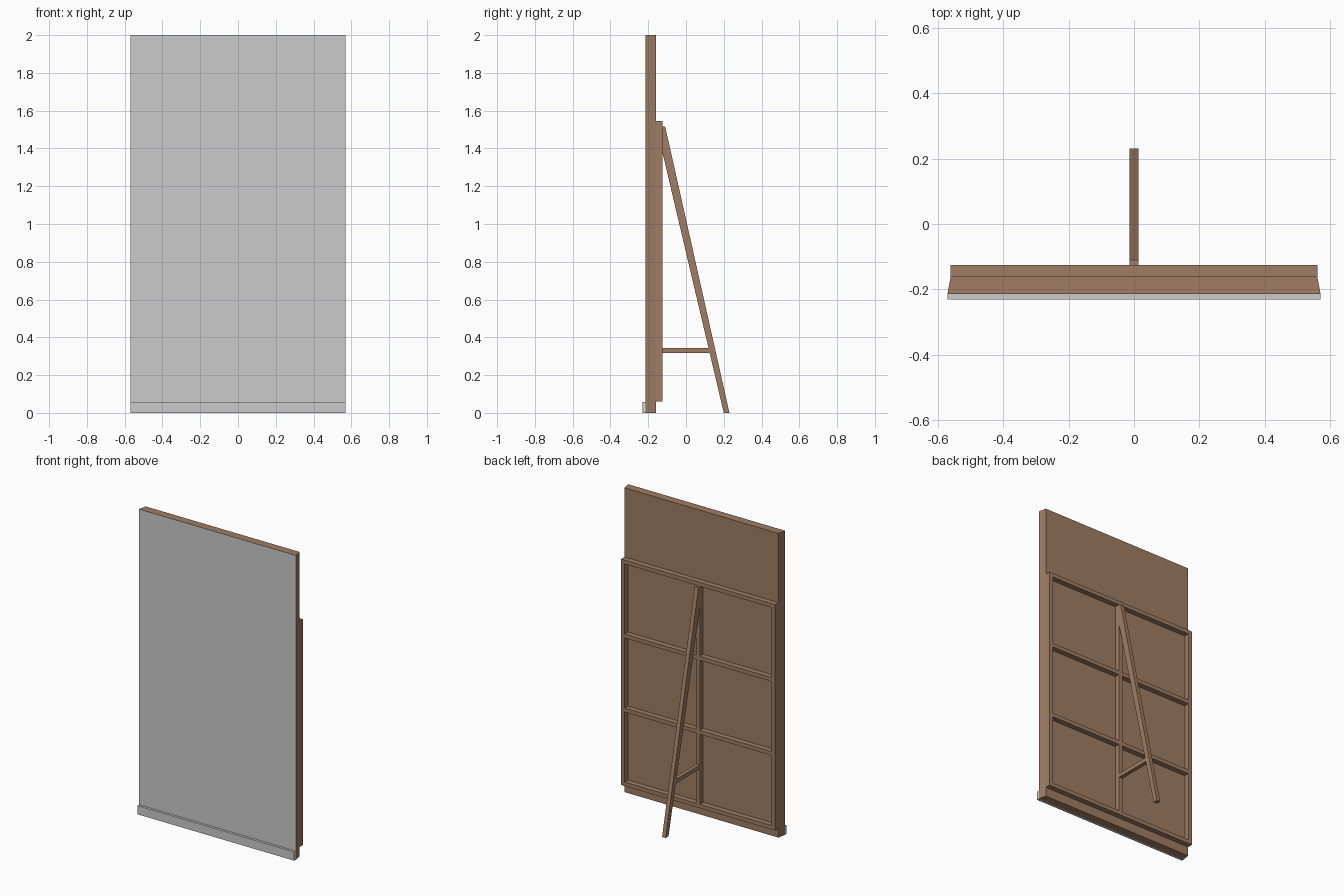
import bpy, bmesh

if "Cube" in bpy.data.objects:
    bpy.data.objects.remove(bpy.data.objects["Cube"])


def material(name, rgb):
    m = bpy.data.materials.new(name)
    m.diffuse_color = (*rgb, 1)
    m.use_nodes = True
    m.node_tree.nodes["Principled BSDF"].inputs["Base Color"].default_value = m.diffuse_color
    return m


WOOD = material("brown wood", (0.35, 0.205, 0.125))
PAINT = material("pale grey paint", (0.6, 0.6, 0.6))


def prism(name, profile, axis, lo, hi, mat):
    """Extrude a 2D profile along x (profile = y,z) or z (profile = x,y)."""
    bm = bmesh.new()
    place = (lambda p, d: (d, *p)) if axis == 'X' else (lambda p, d: (*p, d))
    face = bm.faces.new([bm.verts.new(place(p, lo)) for p in profile])
    ext = bmesh.ops.extrude_face_region(bm, geom=[face])
    vec = (hi - lo, 0, 0) if axis == 'X' else (0, 0, hi - lo)
    bmesh.ops.translate(bm, vec=vec,
                        verts=[g for g in ext['geom'] if isinstance(g, bmesh.types.BMVert)])
    bmesh.ops.recalc_face_normals(bm, faces=bm.faces)
    mesh = bpy.data.meshes.new(name)
    bm.to_mesh(mesh)
    bm.free()
    mesh.materials.append(mat)
    ob = bpy.data.objects.new(name, mesh)
    bpy.context.collection.objects.link(ob)
    return ob


def box(name, x, y, z, mat):
    return prism(name, [(x[0], y[0]), (x[1], y[0]), (x[1], y[1]), (x[0], y[1])],
                 'Z', z[0], z[1], mat)


FRONT, BACK, FRAME = -0.214, -0.16, -0.125   # y of panel front, panel back, frame back
W, T = 0.56, 0.026                           # frame half width, batten thickness
Z0, Z1 = 0.06, 1.545                         # frame bottom and top

# Wall panel with mitred side edges; only the front is painted
panel = prism("wall_panel", [(-0.57, FRONT), (0.57, FRONT), (W, BACK), (-W, BACK)],
              'Z', 0, 2, WOOD)
panel.data.materials.append(PAINT)
for f in panel.data.polygons:
    if f.normal.y < -0.9:
        f.material_index = 1

# Skirting board along the front
box("skirting_board", (-0.57, 0.57), (-0.23, FRONT), (0, 0.057), PAINT)

# Back frame: four rails, with stiles fitted between them
step = (Z1 - Z0 - T) / 3
for i in range(4):
    z = Z0 + i * step
    box(f"frame_rail_{i + 1}", (-W, W), (BACK, FRAME), (z, z + T), WOOD)
    if i < 3:
        for side, x in (("left", -W), ("centre", -T / 2), ("right", W - T)):
            box(f"{side}_stile_{i + 1}", (x, x + T), (BACK, FRAME), (z + T, z + step), WOOD)

# Sloping brace cut flush to the frame and floor
prism("sloping_brace", [(FRAME, 1.515), (-0.11, 1.515), (0.23, 0), (0.2, 0), (FRAME, 1.38)],
      'X', -T / 2, T / 2, WOOD)

# Level strut joining frame and brace
prism("level_strut", [(FRAME, 0.318), (0.128, 0.318), (0.122, 0.344), (FRAME, 0.344)],
      'X', -T / 2, T / 2, WOOD)
